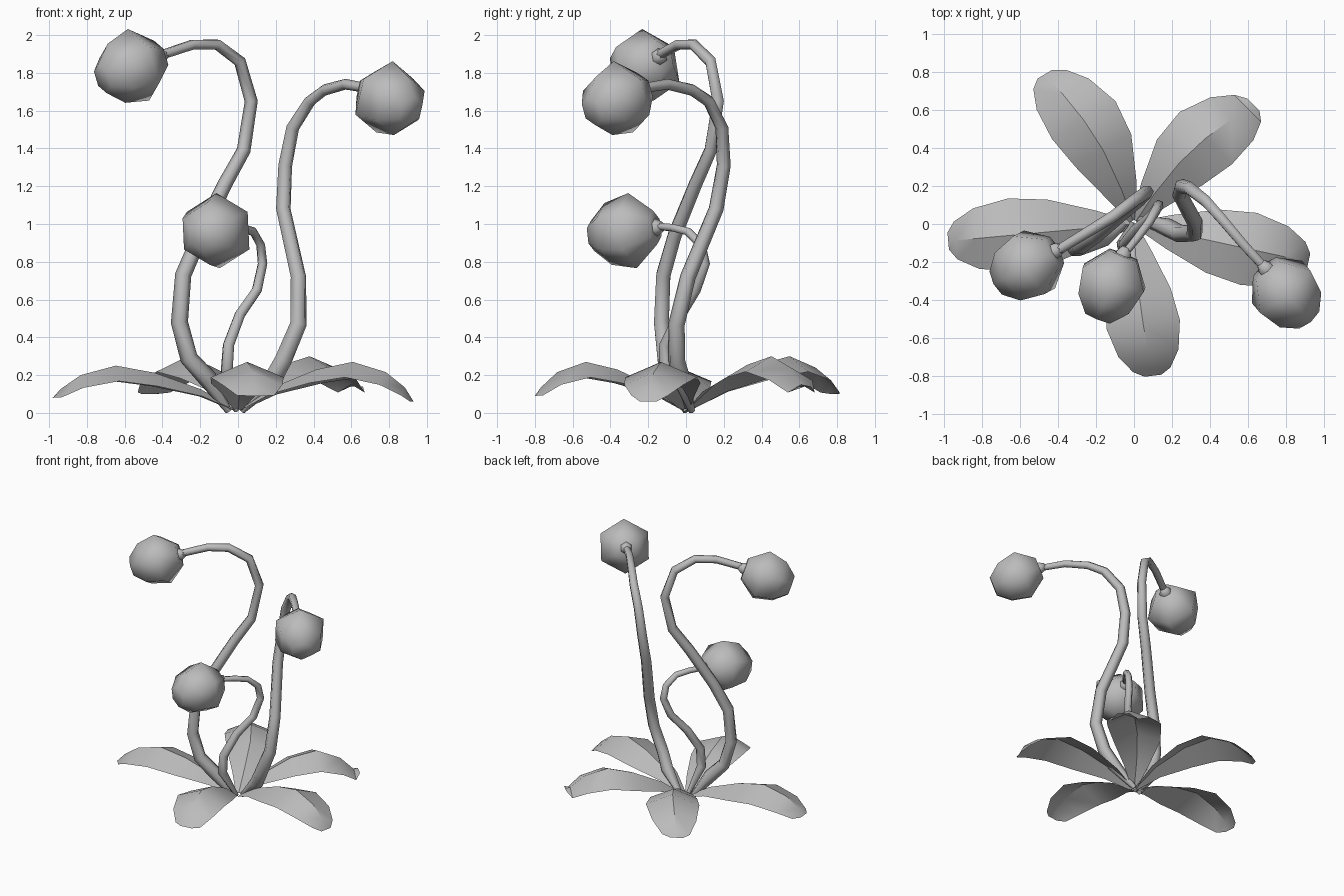
import bpy, bmesh, math
from mathutils import Vector

cube = bpy.data.objects.get("Cube")
if cube:
    bpy.data.objects.remove(cube, do_unlink=True)

grey = bpy.data.materials.new("plain_grey")
grey.use_nodes = True
colour = (0.5, 0.5, 0.5, 1)
grey.diffuse_color = colour
grey.node_tree.nodes["Principled BSDF"].inputs["Base Color"].default_value = colour


def finish(name, bm, closed, angle):
    """Turn a bmesh into a smooth shaded object with the shared material."""
    if closed:
        bmesh.ops.recalc_face_normals(bm, faces=bm.faces)
    mesh = bpy.data.meshes.new(name)
    bm.to_mesh(mesh)
    bm.free()
    mesh.materials.append(grey)
    obj = bpy.data.objects.new(name, mesh)
    bpy.context.collection.objects.link(obj)
    bpy.ops.object.select_all(action="DESELECT")
    obj.select_set(True)
    bpy.context.view_layer.objects.active = obj
    bpy.ops.object.shade_smooth_by_angle(angle=math.radians(angle))
    return obj


def bridge(bm, rows, loop):
    """Join neighbouring rows of vertices with quads."""
    for a, b in zip(rows, rows[1:]):
        n = len(a)
        for i in range(n if loop else n - 1):
            j = (i + 1) % n
            bm.faces.new((a[i], a[j], b[j], b[i]))


def ring(bm, centre, axis, radius, sides):
    """Add a ring of vertices facing along the axis, one corner upward."""
    turn = axis.to_track_quat("Z", "Y")
    angles = [math.pi / 2 + math.tau * i / sides for i in range(sides)]
    return [bm.verts.new(centre + turn @ Vector((math.cos(a), math.sin(a), 0)) * radius)
            for a in angles]


def stem(name, points, thick, thin):
    """Sweep a six sided tube, narrow at the root and tapering to the tip."""
    curve = bpy.data.curves.new(name, "CURVE")
    curve.dimensions = "3D"
    curve.bevel_depth = 1
    curve.bevel_resolution = 1
    curve.use_fill_caps = True
    spline = curve.splines.new("POLY")
    spline.points.add(len(points) - 1)
    last = len(points) - 1
    for i, (p, co) in enumerate(zip(spline.points, points)):
        p.co = (*co, 1)
        p.radius = thick + (thin - thick) * i / last
        if i == 0:
            p.radius = thin * 0.7
    tube = bpy.data.objects.new(name + "_path", curve)
    bpy.context.collection.objects.link(tube)
    graph = bpy.context.evaluated_depsgraph_get()
    bm = bmesh.new()
    bm.from_mesh(bpy.data.meshes.new_from_object(tube.evaluated_get(graph)))
    bpy.data.objects.remove(tube, do_unlink=True)
    finish(name, bm, True, 70)


def bud(name, attach, centre):
    """Six sided bell shaped bud with a small collar where the stem meets it."""
    attach, centre = Vector(attach), Vector(centre)
    axis = (centre - attach).normalized()
    profile = [(-0.17, 0.09), (-0.04, 0.2), (0.1, 0.165), (0.19, 0.08)]
    bm = bmesh.new()
    rings = [ring(bm, centre + axis * d, axis, r, 6) for d, r in profile]
    bridge(bm, rings, True)
    bm.faces.new(rings[0])
    bm.faces.new(rings[-1])
    finish(name, bm, True, 80)

    bm = bmesh.new()
    back = centre - axis * 0.17
    rings = [ring(bm, back + axis * d, axis, r, 6)
             for d, r in [(-0.045, 0.025), (-0.01, 0.045), (0.02, 0.045)]]
    bridge(bm, rings, True)
    bm.faces.new(rings[0])
    bm.faces.new(rings[-1])
    finish(name + "_collar", bm, True, 80)


def leaf(name, tip, bow, peak, end):
    """Arching leaf blade with a raised midrib and drooping edges."""
    tip = Vector((*tip, 0))
    side = Vector((-tip.y, tip.x, 0)).normalized()
    # fraction of length, half width, fraction of peak height
    stations = [(0.02, 0.02, 0.08), (0.2, 0.09, 0.5), (0.45, 0.17, 0.85),
                (0.66, 0.195, 1), (0.85, 0.16, 0.8), (0.96, 0.1, 0.5)]
    bm = bmesh.new()
    rows = []
    for t, half, lift in stations:
        mid = tip * t + side * bow * math.sin(math.pi * t)
        mid.z = peak * lift
        rows.append([bm.verts.new(mid + side * half * s - Vector((0, 0, half * 0.42 * abs(s))))
                     for s in (-1, 0, 1)])
        for v in rows[-1]:
            v.co.z = max(v.co.z, 0.01)
    rows.append([bm.verts.new(tip + side * s * 0.045 + Vector((0, 0, end)))
                 for s in (-1, 0, 1)])
    bridge(bm, rows, False)
    for f in bm.faces:
        f.normal_update()
        if f.normal.z < 0:
            f.normal_flip()
    finish(name, bm, False, 35)


# Stems
stem("left_tall_stem", [
    (-0.05, 0, 0.01), (-0.16, -0.07, 0.18), (-0.26, -0.11, 0.29), (-0.31, -0.13, 0.48),
    (-0.29, -0.12, 0.73), (-0.2, -0.06, 0.94), (-0.07, 0.05, 1.21), (0.03, 0.13, 1.39),
    (0.07, 0.17, 1.65), (0.01, 0.13, 1.86), (-0.11, 0.04, 1.95), (-0.24, -0.04, 1.95),
    (-0.42, -0.15, 1.89)], 0.052, 0.026)
stem("right_tall_stem", [
    (0.02, 0.03, 0.01), (0.18, -0.02, 0.17), (0.24, -0.05, 0.28), (0.32, -0.05, 0.47),
    (0.32, 0.01, 0.72), (0.24, 0.16, 1.08), (0.25, 0.2, 1.31), (0.29, 0.19, 1.51),
    (0.38, 0.12, 1.65), (0.46, 0.03, 1.71), (0.57, -0.1, 1.74), (0.68, -0.22, 1.72)],
    0.052, 0.026)
stem("short_stem", [
    (-0.01, 0, 0.01), (-0.06, -0.11, 0.22), (-0.05, -0.11, 0.36), (0.01, -0.03, 0.52),
    (0.1, 0.05, 0.65), (0.13, 0.1, 0.79), (0.12, 0.08, 0.89), (0.08, 0.01, 0.96),
    (0.02, -0.07, 0.98), (-0.06, -0.17, 0.99)], 0.036, 0.02)

# Buds
bud("left_bud", (-0.43, -0.15, 1.88), (-0.56, -0.22, 1.83))
bud("right_bud", (0.69, -0.23, 1.72), (0.8, -0.36, 1.66))
bud("short_bud", (-0.06, -0.17, 0.98), (-0.12, -0.32, 0.96))

# Leaves
leaf("left_leaf", (-0.98, -0.09), 0, 0.25, 0.08)
leaf("back_left_leaf", (-0.47, 0.79), -0.06, 0.3, 0.1)
leaf("back_right_leaf", (0.63, 0.63), 0.06, 0.3, 0.14)
leaf("right_leaf", (0.92, -0.2), 0, 0.27, 0.06)
leaf("front_leaf", (0.1, -0.8), -0.02, 0.27, 0.09)
